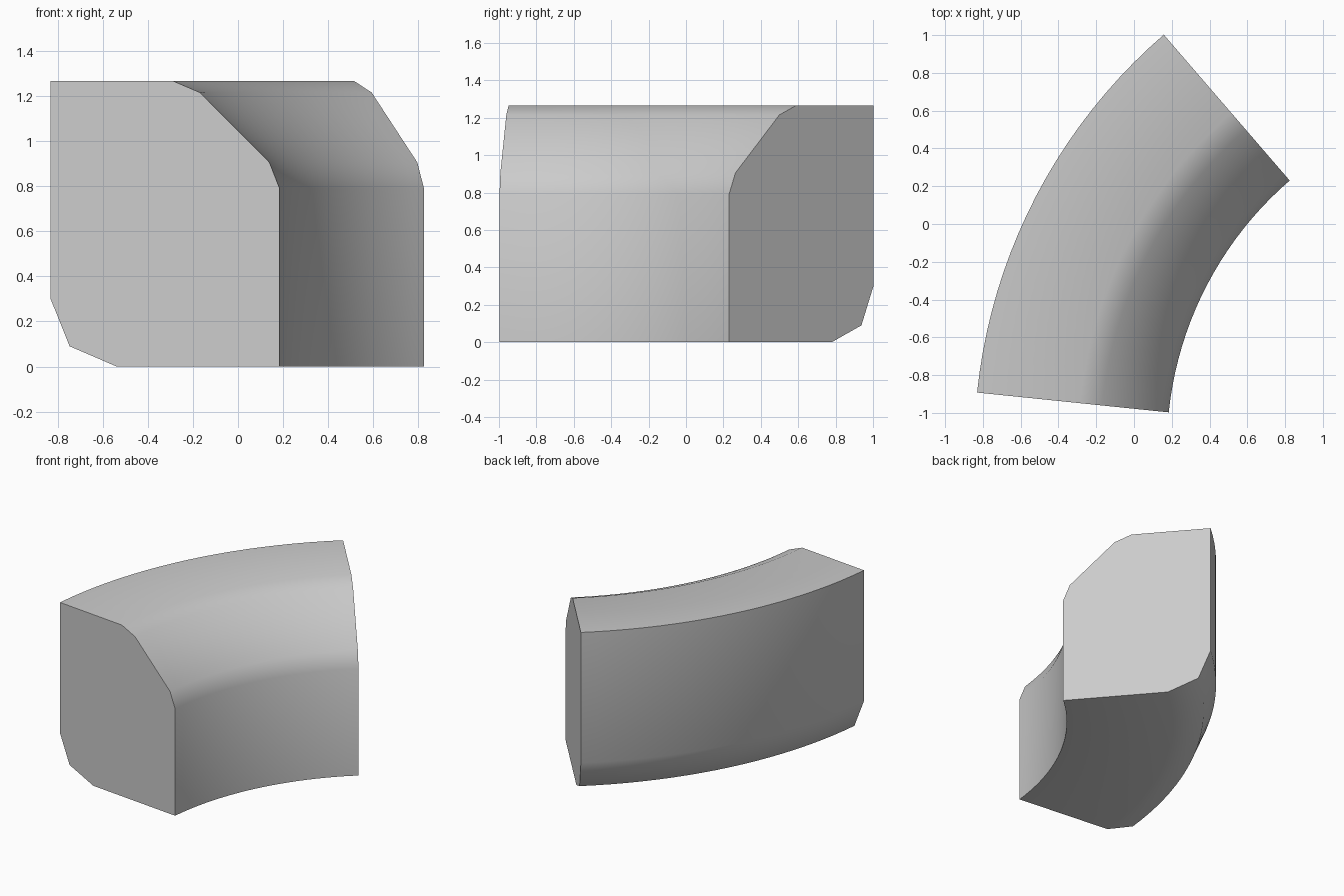
import bpy, bmesh, math

old = bpy.data.objects.get("Cube")
if old:
    bpy.data.objects.remove(old, do_unlink=True)

# One plain grey
grey = bpy.data.materials.new("light grey")
grey.use_nodes = True
colour = (0.6, 0.6, 0.6, 1)
grey.diffuse_color = colour
grey.node_tree.nodes["Principled BSDF"].inputs["Base Color"].default_value = colour

# Cross-section: distance in from the outer wall, height
profile = [(0, 1.265), (0, 0.3), (0.085, 0.09), (0.295, 0), (1.02, 0),
           (1.02, 0.79), (0.975, 0.905), (0.665, 1.215), (0.548, 1.265)]
CENTRE = (2.05, -1.19)
OUTER = 2.896
START, END, STEPS = 174.1, 130.8, 20

# Sweep the cross-section round the arc
bm = bmesh.new()
rings = []
for i in range(STEPS + 1):
    a = math.radians(START + (END - START) * i / STEPS)
    rings.append([bm.verts.new((CENTRE[0] + (OUTER - d) * math.cos(a),
                                CENTRE[1] + (OUTER - d) * math.sin(a), z))
                  for d, z in profile])
n = len(profile)
for r0, r1 in zip(rings, rings[1:]):
    for j in range(n):
        k = (j + 1) % n
        bm.faces.new((r0[j], r0[k], r1[k], r1[j]))
# Flat end caps
bm.faces.new(rings[0])
bm.faces.new(rings[-1])
bmesh.ops.recalc_face_normals(bm, faces=bm.faces)

mesh = bpy.data.meshes.new("curved_block")
bm.to_mesh(mesh)
bm.free()
mesh.materials.append(grey)
block = bpy.data.objects.new("curved_block", mesh)
bpy.context.collection.objects.link(block)

# Smooth walls and chamfers, crisp corners
bpy.ops.object.select_all(action='DESELECT')
block.select_set(True)
bpy.context.view_layer.objects.active = block
bpy.ops.object.shade_smooth_by_angle(angle=math.radians(50))
